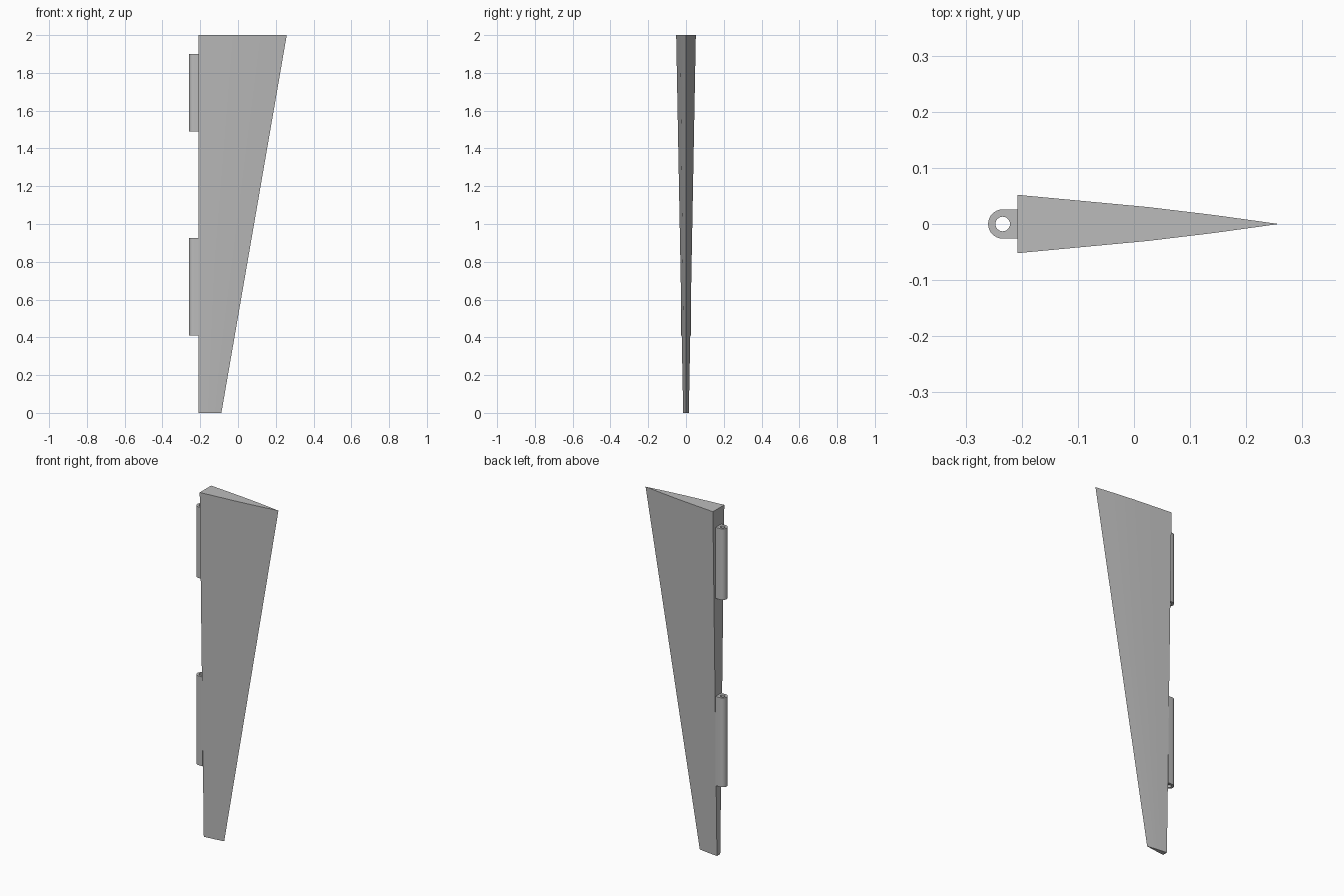
import bpy, bmesh, math

cube = bpy.data.objects.get("Cube")
if cube:
    bpy.data.objects.remove(cube, do_unlink=True)

grey = bpy.data.materials.new("mid_grey")
grey.use_nodes = True
colour = (0.5, 0.5, 0.5, 1)
grey.diffuse_color = colour
grey.node_tree.nodes["Principled BSDF"].inputs["Base Color"].default_value = colour

HINGE_X = -0.208


def finish(name, bm):
    bmesh.ops.recalc_face_normals(bm, faces=bm.faces)
    mesh = bpy.data.meshes.new(name)
    bm.to_mesh(mesh)
    bm.free()
    mesh.materials.append(grey)
    obj = bpy.data.objects.new(name, mesh)
    bpy.context.collection.objects.link(obj)
    bpy.ops.object.select_all(action='DESELECT')
    obj.select_set(True)
    bpy.context.view_layer.objects.active = obj
    bpy.ops.object.shade_smooth_by_angle(angle=math.radians(30))
    return obj


def loft(bm, lower, upper):
    """Join two matching closed rings with side faces."""
    n = len(lower)
    for i in range(n):
        j = (i + 1) % n
        bm.faces.new((lower[i], lower[j], upper[j], upper[i]))


# Tapered blade: gently convex wedge section, scaled from foot to top
half = [(0, 1), (0.25, 0.79), (0.5, 0.58), (0.75, 0.31)]
section = half + [(1, 0)] + [(t, -w) for t, w in reversed(half)]
bm = bmesh.new()
rings = []
for z, chord, thick in ((0, 0.12, 0.015), (2, 0.466, 0.052)):
    rings.append([bm.verts.new((HINGE_X + t * chord, w * thick, z)) for t, w in section])
    bm.faces.new(rings[-1])
loft(bm, *rings)
finish("blade", bm)


# Hinge knuckles: rounded lug with a pin hole right through
def knuckle(name, z0, z1, cx=-0.234, r=0.026, hole=0.013, steps=16):
    angles = [math.pi / 2 + math.pi * i / steps for i in range(steps + 1)]
    outer = [(HINGE_X, r)] + [(cx + r * math.cos(a), r * math.sin(a)) for a in angles]
    outer.append((HINGE_X, -r))
    turns = [2 * math.pi * i / (2 * steps) for i in range(2 * steps)]
    inner = [(cx + hole * math.cos(a), hole * math.sin(a)) for a in turns]
    bm = bmesh.new()
    levels = []
    for z in (z0, z1):
        loops = [[bm.verts.new((x, y, z)) for x, y in ring] for ring in (outer, inner)]
        edges = [bm.edges.new((v[i], v[(i + 1) % len(v)])) for v in loops for i in range(len(v))]
        bmesh.ops.triangle_fill(bm, edges=edges, use_beauty=True)
        levels.append(loops)
    for lower, upper in zip(*levels):
        loft(bm, lower, upper)
    finish(name, bm)


knuckle("lower_hinge_knuckle", 0.41, 0.925)
knuckle("upper_hinge_knuckle", 1.49, 1.9)
